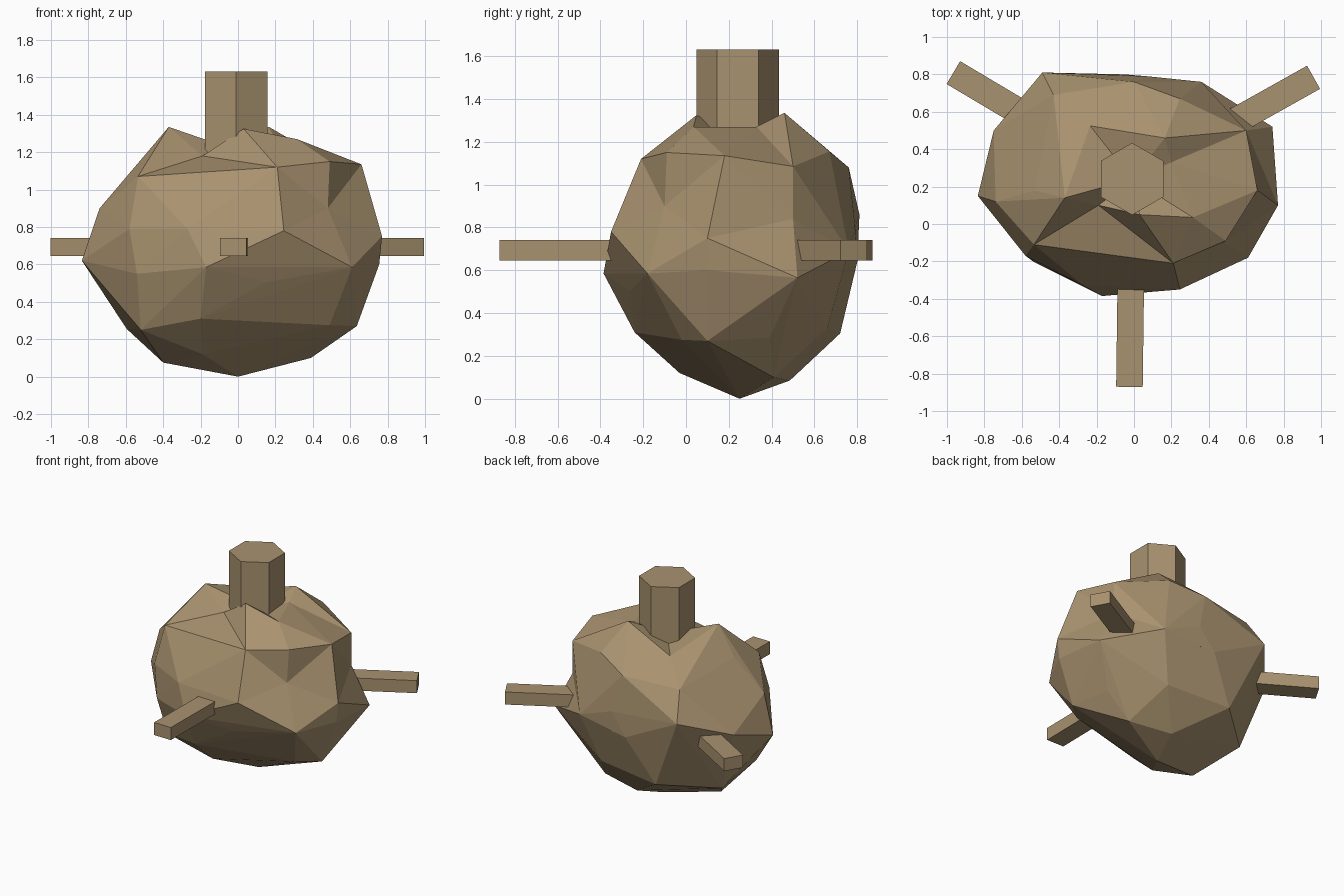
import bpy, bmesh, math
from mathutils import Matrix, Vector

if "Cube" in bpy.data.objects:
    bpy.data.objects.remove(bpy.data.objects["Cube"])

CX, CY = -0.01, 0.241          # shared axis of post and bars

mat = bpy.data.materials.new("tan stone")
mat.diffuse_color = (0.395, 0.288, 0.16, 1)
mat.use_nodes = True
mat.node_tree.nodes["Principled BSDF"].inputs["Base Color"].default_value = mat.diffuse_color


def finish(bm, name):
    bmesh.ops.recalc_face_normals(bm, faces=bm.faces[:])
    me = bpy.data.meshes.new(name)
    bm.to_mesh(me)
    bm.free()
    me.materials.append(mat)
    ob = bpy.data.objects.new(name, me)
    bpy.context.collection.objects.link(ob)
    return ob


# Boulder corners: named ones are also used as rims of hollows
named = {
    "rim_f": (.03, .05, 1.325), "rim_l": (-.37, .14, 1.335), "rim_b": (.165, .46, 1.335),
    "rim_r": (.315, .035, 1.27), "rim_bl": (-.26, .34, 1.31),
    "sh_fl": (-.535, -.11, 1.07), "sh_f": (.21, -.21, 1.12), "sh_fr": (.49, -.09, 1.15),
    "sh_r": (.66, .18, 1.135), "sh_br": (.6, .5, 1.085), "sh_b": (0, .76, 1.08),
    "sh_bl": (-.43, .69, 1.06), "sh_l": (-.53, .18, 1.14),
    "be_f": (.245, -.35, .78), "be_fr": (.61, -.18, .585), "be_r": (.77, .1, .75),
    "be_br": (.74, .52, .565), "be_b": (.36, .76, .69),
    "lo_fr": (.49, -.02, .275), "lo_r": (.56, .39, .285), "lo_b": (.39, .41, .1), "base": (0, .25, 0),
}
plain = [
    (.245, .67, 1.155), (-.74, .12, .9), (-.49, .81, .86), (.07, .79, .8), (-.05, .8, .64),
    (-.58, -.17, .79), (-.27, -.33, .79), (-.17, -.385, .585), (.15, -.26, .505),
    (-.54, -.2, .55), (-.835, .15, .62), (-.75, .5, .73), (.755, .1, .6),
    (-.2, -.24, .31), (-.52, -.1, .25), (.635, .1, .27), (-.19, -.03, .12), (-.4, .15, .075),
    (-.25, .72, .305), (-.595, .42, .255), (.25, .66, .33), (.07, .485, .085),
]
# Hollows: deepest point and the rim it is pulled in from
hollows = [
    ("d_fr", (.48, -.1, .9), "sh_f sh_fr sh_r be_r be_fr be_f"),
    ("d_br", (.6, .5, .84), "sh_br sh_r be_r be_br be_b"),
    ("d_low", (.28, .16, .17), "lo_fr lo_r lo_b base"),
    ("d_fl", (-.19, .1, 1.18), "rim_f rim_l sh_fl sh_f sh_l"),
    ("d_bl", (-.235, .525, 1.2), "rim_l rim_bl rim_b sh_b sh_bl"),
    ("d_r", (.2, .33, 1.27), "rim_b rim_r sh_r sh_br"),
    ("foot", (-.01, .24, 1.21), "rim_f rim_l rim_b rim_r rim_bl d_fl d_bl d_r"),
]

# Boulder body
bm = bmesh.new()
at = {k: bm.verts.new(c) for k, c in named.items()}
for c in plain:
    bm.verts.new(c)
bmesh.ops.convex_hull(bm, input=bm.verts[:])
for name, point, rim in hollows:
    ring = {at[k] for k in rim.split() if k in at and at[k].is_valid}
    gone = [f for f in bm.faces if all(v in ring for v in f.verts)]
    if not gone:
        continue
    bmesh.ops.delete(bm, geom=gone, context='FACES')
    edges = [e for e in bm.edges if e.is_boundary]
    at[name] = bm.verts.new(point)
    for e in edges:
        bm.faces.new((e.verts[0], e.verts[1], at[name]))
bmesh.ops.delete(bm, geom=[v for v in bm.verts if not v.link_faces], context='VERTS')
finish(bm, "boulder_body")

# Six-sided post with corners pointing front and back
bm = bmesh.new()
bmesh.ops.create_cone(bm, cap_ends=True, segments=6, radius1=.193, radius2=.193, depth=.58,
                      matrix=Matrix.Translation((CX, CY, 1.342)))
if max(v.co.y for v in bm.verts) < .42:
    bmesh.ops.rotate(bm, verts=bm.verts[:], cent=(CX, CY, 0),
                     matrix=Matrix.Rotation(math.radians(30), 3, 'Z'))
finish(bm, "top_post")

# Three bars, a third of a turn apart, running right through the body
for i, name in enumerate(("front_bar", "right_bar", "left_bar")):
    bm = bmesh.new()
    bmesh.ops.create_cube(bm, size=1)
    bmesh.ops.scale(bm, vec=Vector((.142, 1.66, .095)), verts=bm.verts[:])
    bmesh.ops.translate(bm, vec=Vector((0, -.282, 0)), verts=bm.verts[:])
    bmesh.ops.rotate(bm, verts=bm.verts[:], cent=(0, 0, 0),
                     matrix=Matrix.Rotation(math.radians(120 * i - .74), 3, 'Z'))
    bmesh.ops.translate(bm, vec=Vector((CX, CY, .693)), verts=bm.verts[:])
    finish(bm, name)
